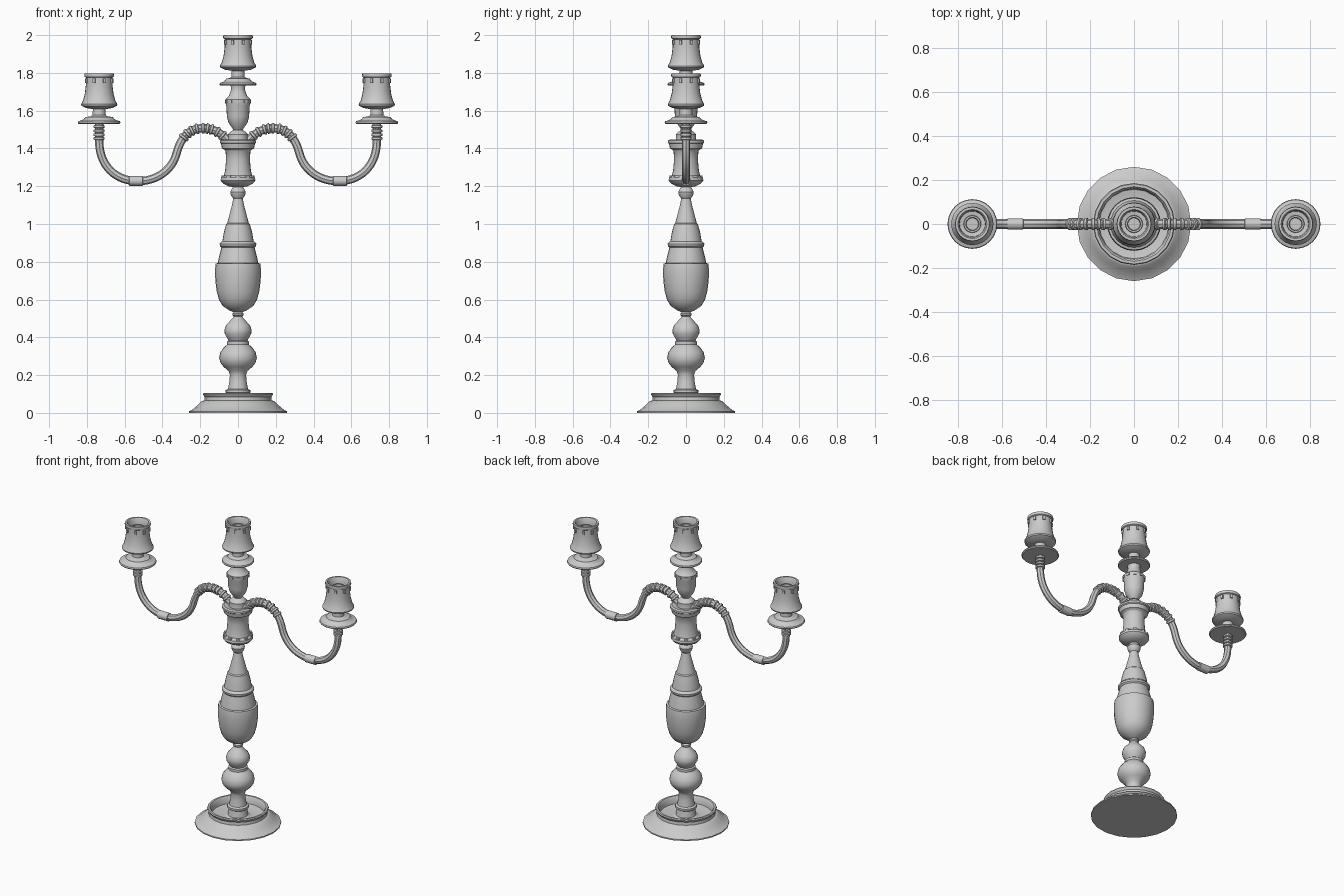
import bpy, math
from mathutils import Vector
from mathutils.geometry import interpolate_bezier


def finish(ob, angle=35):
    bpy.ops.object.select_all(action='DESELECT')
    ob.select_set(True)
    bpy.context.view_layer.objects.active = ob
    bpy.ops.object.shade_smooth_by_angle(angle=math.radians(angle))
    return ob


def lathe(name, profile, sides=24, loc=(0, 0, 0), axis=None):
    """Revolve (radius, height) points; both ends are capped."""
    verts, faces, n = [], [], sides
    for r, z in profile:
        for i in range(n):
            a = math.tau * i / n
            verts.append((r * math.cos(a), r * math.sin(a), z))
    for k in range(len(profile) - 1):
        for i in range(n):
            j = (i + 1) % n
            faces.append((k*n + i, k*n + j, k*n + n + j, k*n + n + i))
    faces.append(tuple(reversed(range(n))))
    faces.append(tuple(range(len(verts) - n, len(verts))))
    me = bpy.data.meshes.new(name)
    me.from_pydata(verts, [], faces)
    ob = bpy.data.objects.new(name, me)
    bpy.context.collection.objects.link(ob)
    ob.location = loc
    if axis is not None:
        ob.rotation_euler = axis.to_track_quat('Z', 'Y').to_euler()
    return finish(ob)


def studs(name, radius, z, count, size, x=0):
    """Ring of small raised blocks around a turned part."""
    for i in range(count):
        a = math.tau * (i + 0.5) / count
        bpy.ops.mesh.primitive_cube_add(
            size=1, location=(x + radius * math.cos(a), radius * math.sin(a), z),
            rotation=(0, 0, a))
        ob = bpy.context.object
        ob.name = name
        ob.scale = size


# Stepped foot with a recessed dish
lathe("foot", [(.26, 0), (.26, .008), (.245, .015), (.215, .04), (.195, .06),
               (.19, .063), (.178, .066), (.176, .085), (.184, .094), (.186, .1),
               (.182, .106), (.17, .106), (.162, .095), (.158, .06), (.12, .052),
               (.08, .052)], 20)

# Turned lower stem: neck and two bulbs
lathe("lower_stem", [(.08, .05), (.062, .06), (.055, .1), (.065, .107), (.065, .12),
                     (.053, .127), (.046, .165), (.043, .2), (.05, .222), (.075, .243),
                     (.093, .265), (.1, .292), (.094, .32), (.078, .343), (.058, .362),
                     (.058, .378), (.05, .384), (.056, .395), (.07, .418), (.072, .44),
                     (.063, .465), (.042, .487), (.026, .505), (.022, .512)])

# Vase-shaped column
lathe("vase_column", [(.022, .51), (.03, .517), (.03, .527), (.023, .533), (.045, .542),
                      (.08, .565), (.1, .597), (.112, .64), (.119, .69), (.122, .74),
                      (.12, .778), (.118, .79), (.107, .793), (.102, .82), (.088, .875),
                      (.096, .883), (.097, .895), (.09, .905), (.083, .908), (.076, .95),
                      (.063, 1.0), (.057, 1.005), (.045, 1.05), (.032, 1.1), (.025, 1.135),
                      (.037, 1.15), (.041, 1.17), (.032, 1.188), (.02, 1.2)])

# Hub carrying the arms
lathe("arm_hub", [(.02, 1.195), (.05, 1.2), (.08, 1.215), (.092, 1.23), (.09, 1.245),
                  (.075, 1.257), (.068, 1.285), (.063, 1.34), (.066, 1.388), (.07, 1.393),
                  (.085, 1.4), (.09, 1.425), (.096, 1.43), (.096, 1.442), (.085, 1.448),
                  (.055, 1.442), (.052, 1.46), (.053, 1.475), (.04, 1.488), (.022, 1.5)])
studs("hub_stud", .078, 1.25, 10, (.018, .022, .016))

# Small urn above the hub
lathe("urn", [(.02, 1.49), (.032, 1.51), (.05, 1.535), (.059, 1.57), (.061, 1.625),
              (.066, 1.64), (.066, 1.66), (.058, 1.668), (.046, 1.682), (.036, 1.715),
              (.04, 1.735), (.03, 1.745)])
studs("urn_stud", .063, 1.648, 10, (.014, .018, .016))


def candle_holder(label, x, z, dish_r):
    """Drip dish, short neck and hollow candle cup; z is the dish underside."""
    at, k = (x, 0, z), dish_r / .113
    lathe(label + "_drip_dish", [(.02, 0), (.108 * k, 0), (.113 * k, .006), (.11 * k, .014),
                                 (.09 * k, .02), (.078 * k, .028), (.072 * k, .036),
                                 (.045, .04), (.035, .046), (.033, .082)], 24, at)
    lathe(label + "_candle_cup", [(.033, .078), (.07, .084), (.094, .096), (.096, .104),
                                  (.085, .125), (.076, .16), (.071, .2), (.07, .245),
                                  (.077, .249), (.079, .256), (.077, .267), (.066, .267),
                                  (.06, .258), (.058, .215), (.04, .212), (.038, .235),
                                  (.03, .235), (.027, .19)], 24, at)
    studs(label + "_cup_stud", .071, z + .228, 8, (.014, .014, .024), x)


candle_holder("centre", 0, 1.733, .098)

# S-curved arms: five joined bezier spans, mirrored left and right
SPANS = [((.05, 1.435), (.085, 1.48), (.13, 1.507), (.185, 1.507)),
         ((.185, 1.507), (.265, 1.507), (.305, 1.45), (.325, 1.375)),
         ((.325, 1.375), (.345, 1.295), (.42, 1.227), (.53, 1.227)),
         ((.53, 1.227), (.65, 1.227), (.735, 1.31), (.735, 1.44)),
         ((.735, 1.44), (.735, 1.47), (.735, 1.5), (.735, 1.54))]

for side, s in (("right", 1), ("left", -1)):
    path = []
    for span in SPANS:
        pts = interpolate_bezier(*[Vector((s * x, 0, z)) for x, z in span], 15)
        path += pts if not path else pts[1:]

    cu = bpy.data.curves.new(side + "_arm", 'CURVE')
    cu.dimensions = '3D'
    cu.bevel_depth = .022
    cu.bevel_resolution = 2
    cu.use_fill_caps = True
    sp = cu.splines.new('POLY')
    sp.points.add(len(path) - 1)
    for p, co in zip(sp.points, path):
        p.co = (*co, 1)
    arm = bpy.data.objects.new(side + "_arm", cu)
    bpy.context.collection.objects.link(arm)
    bpy.ops.object.select_all(action='DESELECT')
    arm.select_set(True)
    bpy.context.view_layer.objects.active = arm
    bpy.ops.object.convert(target='MESH')
    finish(bpy.context.object)

    # Beaded rings on the inner crest and under the dish, coupling at the lowest point
    def sleeve(name, i, r, h):
        tangent = path[i + 1] - path[i - 1]
        lathe(name, [(.02, -h), (r, -h * .6), (r, h * .6), (.02, h)], 16, path[i], tangent)

    for i in (4, 7, 10, 12, 14, 16, 18, 20, 22):
        sleeve(side + "_arm_ring", i, .028, .009)
    for i in (58, 61, 64, 67):
        sleeve(side + "_socket_ring", i, .029, .009)
    lathe(side + "_arm_coupling", [(.02, -.038), (.026, -.035), (.026, .035), (.02, .038)],
          16, (s * .54, 0, 1.228), Vector((s, 0, 0)))

    candle_holder(side, s * .735, 1.53, .113)
